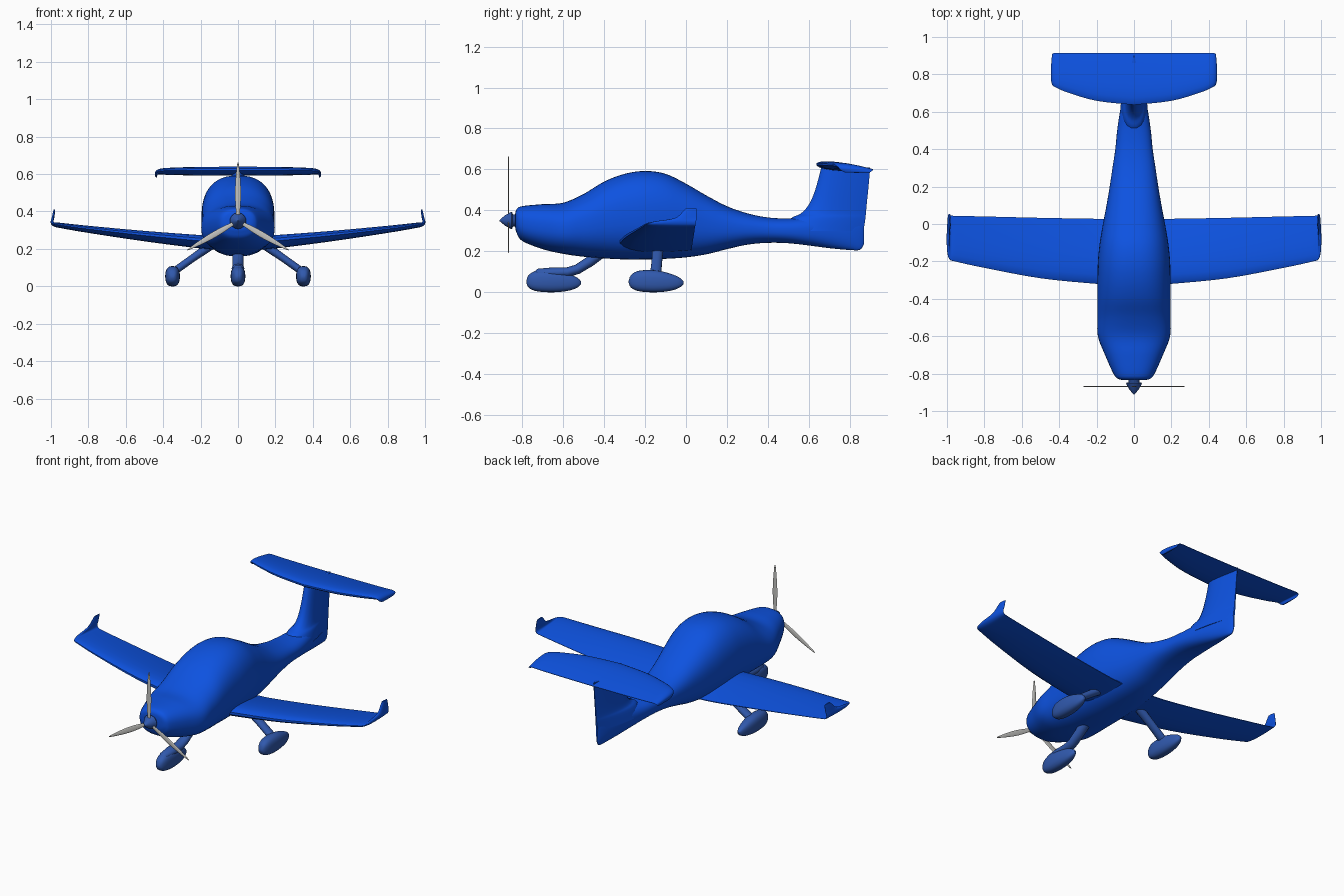
import bpy, bmesh, math
from mathutils import Matrix, Vector

if "Cube" in bpy.data.objects:
    bpy.data.objects.remove(bpy.data.objects["Cube"])


def material(name, rgb):
    m = bpy.data.materials.new(name)
    m.use_nodes = True
    m.diffuse_color = (*rgb, 1)
    m.node_tree.nodes["Principled BSDF"].inputs["Base Color"].default_value = (*rgb, 1)
    return m


BLUE = material("bright blue", (0.004, 0.085, 0.75))
DULL = material("muted blue", (0.03, 0.1, 0.42))
GREY = material("pale grey", (0.55, 0.55, 0.53))


def smooth_rows(rows, steps):
    """Fill in stations between the given ones with a Catmull-Rom spline."""
    rows = [Vector(r) for r in rows]
    out = []
    for i in range(len(rows) - 1):
        p0, p1, p2, p3 = (rows[min(max(j, 0), len(rows) - 1)] for j in range(i - 1, i + 3))
        for k in range(steps):
            t = k / steps
            out.append(p1 + (p2 - p0) * (t / 2)
                       + (p0 * 2 - p1 * 5 + p2 * 4 - p3) * (t * t / 2)
                       + (p1 * 3 - p0 - p2 * 3 + p3) * (t ** 3 / 2))
    return out + [rows[-1]]


def loft(name, rings, mat, mirror=False):
    """Skin closed rings of points, cap both ends."""
    bm = bmesh.new()
    loops = [[bm.verts.new(p) for p in ring] for ring in rings]
    n = len(loops[0])
    for a, b in zip(loops, loops[1:]):
        for i in range(n):
            bm.faces.new((a[i], a[(i + 1) % n], b[(i + 1) % n], b[i]))
    bm.faces.new(loops[0])
    bm.faces.new(loops[-1])
    bmesh.ops.recalc_face_normals(bm, faces=bm.faces)
    mesh = bpy.data.meshes.new(name)
    bm.to_mesh(mesh)
    bm.free()
    mesh.materials.append(mat)
    ob = bpy.data.objects.new(name, mesh)
    bpy.context.collection.objects.link(ob)
    bpy.ops.object.select_all(action="DESELECT")
    ob.select_set(True)
    bpy.context.view_layer.objects.active = ob
    bpy.ops.object.shade_smooth_by_angle(angle=math.radians(45))
    if mirror:
        ob.modifiers.new("Mirror", "MIRROR")
    return ob


def body(name, rows, mat, power=2.0, x=0, steps=5, sides=32, mirror=False):
    """Rounded body along y. Row: y, half width, bottom, top."""
    rings = []
    for y, w, lo, hi in smooth_rows(rows, steps):
        ring = []
        for i in range(sides):
            a = 2 * math.pi * i / sides
            c, s = math.cos(a), math.sin(a)
            ring.append((x + w * math.copysign(abs(c) ** (2 / power), c), y,
                         (lo + hi) / 2 + (hi - lo) / 2 * math.copysign(abs(s) ** (2 / power), s)))
        rings.append(ring)
    return loft(name, rings, mat, mirror)


def foil(half=10):
    """Closed aerofoil outline as (chord fraction, half thickness fraction)."""
    pts = []
    for i in range(2 * half):
        a = math.pi * (i + 0.5) / half
        c = (1 - math.cos(a)) / 2
        t = 2.97 * (math.sqrt(c) * 0.5 - 0.21 * c - 0.59 * c ** 2 + 0.48 * c ** 3 - 0.17 * c ** 4)
        pts.append((c, t if a < math.pi else -t))
    return pts


def surface(name, rows, mat, steps=4):
    """Mirrored wing. Row: x, lead y, trail y, lead z, trail z, thickness, bend."""
    rings = []
    for x, y0, y1, z0, z1, thick, bend in smooth_rows(rows, steps):
        b = math.radians(bend)
        rings.append([(x - math.sin(b) * t * thick, y0 + (y1 - y0) * c,
                       z0 + (z1 - z0) * c + math.cos(b) * t * thick) for c, t in foil()])
    return loft(name, rings, mat, True)


def tube(name, path, mat, mirror=False):
    """Strut of round section. Row: x, y, z, radius across, radius along y."""
    rings = []
    pts = [Vector(p[:3]) for p in path]
    for i, p in enumerate(path):
        d = (pts[min(i + 1, len(pts) - 1)] - pts[max(i - 1, 0)]).normalized()
        side = Vector((0, 1, 0)) if abs(d.x) > 0.3 else Vector((1, 0, 0))
        side = (side - d * side.dot(d)).normalized()
        up = d.cross(side)
        rings.append([pts[i] + side * (p[3] * math.cos(a)) + up * (p[4] * math.sin(a))
                      for a in (2 * math.pi * k / 16 for k in range(16))])
    return loft(name, rings, mat, mirror)


# Fuselage from nose bowl to tail edge
body("fuselage", [
    (-0.835, 0.05, 0.32, 0.38), (-0.828, 0.085, 0.29, 0.405), (-0.80, 0.11, 0.25, 0.42),
    (-0.70, 0.155, 0.21, 0.43), (-0.60, 0.193, 0.187, 0.437), (-0.50, 0.195, 0.173, 0.48),
    (-0.40, 0.195, 0.165, 0.54), (-0.30, 0.195, 0.16, 0.578), (-0.20, 0.193, 0.16, 0.592),
    (-0.10, 0.183, 0.163, 0.578), (0.0, 0.166, 0.17, 0.53), (0.10, 0.147, 0.185, 0.472),
    (0.20, 0.13, 0.21, 0.42), (0.30, 0.115, 0.232, 0.385), (0.40, 0.10, 0.241, 0.365),
    (0.50, 0.09, 0.239, 0.36), (0.60, 0.075, 0.228, 0.366), (0.70, 0.055, 0.215, 0.37),
    (0.80, 0.03, 0.206, 0.37), (0.85, 0.014, 0.207, 0.37), (0.87, 0.004, 0.235, 0.37),
], BLUE, power=2.4, sides=48)

# Fin: row is z, lead y, trail y, thickness
fin_rows = [(0.30, 0.46, 0.87, 0.15), (0.36, 0.51, 0.879, 0.12), (0.385, 0.56, 0.881, 0.095),
            (0.43, 0.60, 0.885, 0.08), (0.50, 0.63, 0.892, 0.07), (0.61, 0.66, 0.902, 0.06)]
loft("fin", [[(t * th, y0 + (y1 - y0) * c, z) for c, t in foil()]
             for z, y0, y1, th in smooth_rows(fin_rows, 4)], BLUE)

# Wings with upturned tips
surface("wings", [
    (0.05, -0.33, 0.03, 0.24, 0.205, 0.07, 0), (0.20, -0.322, 0.03, 0.25, 0.213, 0.066, 0),
    (0.50, -0.292, 0.035, 0.277, 0.25, 0.052, 4), (0.80, -0.236, 0.042, 0.31, 0.293, 0.036, 6),
    (0.95, -0.203, 0.045, 0.33, 0.316, 0.026, 10), (0.985, -0.19, 0.047, 0.336, 0.324, 0.02, 40),
    (0.994, -0.15, 0.05, 0.346, 0.342, 0.016, 75), (0.99, -0.055, 0.052, 0.362, 0.362, 0.014, 85),
    (0.984, -0.015, 0.053, 0.395, 0.395, 0.012, 85), (0.982, 0.0, 0.05, 0.411, 0.411, 0.008, 85),
], BLUE)

# Tailplane with drooped tips
surface("tailplane", [
    (0.0, 0.635, 0.915, 0.625, 0.595, 0.042, 0), (0.20, 0.657, 0.915, 0.625, 0.596, 0.04, 0),
    (0.35, 0.70, 0.915, 0.623, 0.598, 0.034, 0), (0.41, 0.725, 0.915, 0.62, 0.60, 0.028, -10),
    (0.433, 0.74, 0.913, 0.612, 0.597, 0.02, -50), (0.438, 0.755, 0.905, 0.597, 0.588, 0.014, -80),
    (0.437, 0.775, 0.89, 0.585, 0.582, 0.008, -85),
], BLUE)

# Spinner with a collar behind it
body("spinner", [(y, r, 0.35 - r, 0.35 + r) for y, r in (
    (-0.912, 0.002), (-0.885, 0.025), (-0.853, 0.043), (-0.848, 0.038),
    (-0.846, 0.03), (-0.82, 0.03))], DULL, steps=1, sides=24)

# Three propeller blades
for i in range(3):
    blade = body(f"propeller_blade_{i + 1}", [(r, w, -0.003, 0.003) for r, w in (
        (0.01, 0.008), (0.05, 0.011), (0.14, 0.016), (0.23, 0.012), (0.29, 0.006), (0.312, 0.002))],
        GREY, steps=3, sides=12)
    blade.matrix_world = (Matrix.Translation((0, -0.868, 0.35))
                          @ Matrix.Rotation(math.radians(120 * i), 4, "Y")
                          @ Matrix.Rotation(math.radians(90), 4, "X"))


# Wheel fairings
def fairing(name, x, front, mirror):
    rows = [(0, 0.008, 0.045, 0.055), (0.01, 0.022, 0.023, 0.082), (0.04, 0.034, 0.007, 0.102),
            (0.09, 0.039, 0.0, 0.108), (0.15, 0.038, 0.0, 0.104), (0.21, 0.03, 0.008, 0.088),
            (0.25, 0.018, 0.023, 0.07), (0.268, 0.005, 0.04, 0.052)]
    body(name, [(front + y, w, a, b) for y, w, a, b in rows], DULL, 2.5, x, 3, 24, mirror)


fairing("main_wheel_fairings", 0.35, -0.28, True)
fairing("nose_wheel_fairing", 0, -0.78, False)

# Landing gear legs
tube("main_legs", [(0.355, -0.15, 0.07, 0.028, 0.02), (0.25, -0.143, 0.145, 0.026, 0.02),
                   (0.12, -0.135, 0.235, 0.028, 0.024)], DULL, True)
tube("nose_leg", [(0, -0.74, 0.092, 0.012, 0.008), (0, -0.725, 0.094, 0.026, 0.02),
                  (0, -0.65, 0.095, 0.034, 0.026), (0, -0.58, 0.097, 0.032, 0.024),
                  (0, -0.53, 0.112, 0.03, 0.024), (0, -0.47, 0.15, 0.03, 0.026),
                  (0, -0.41, 0.2, 0.032, 0.03)], DULL)
